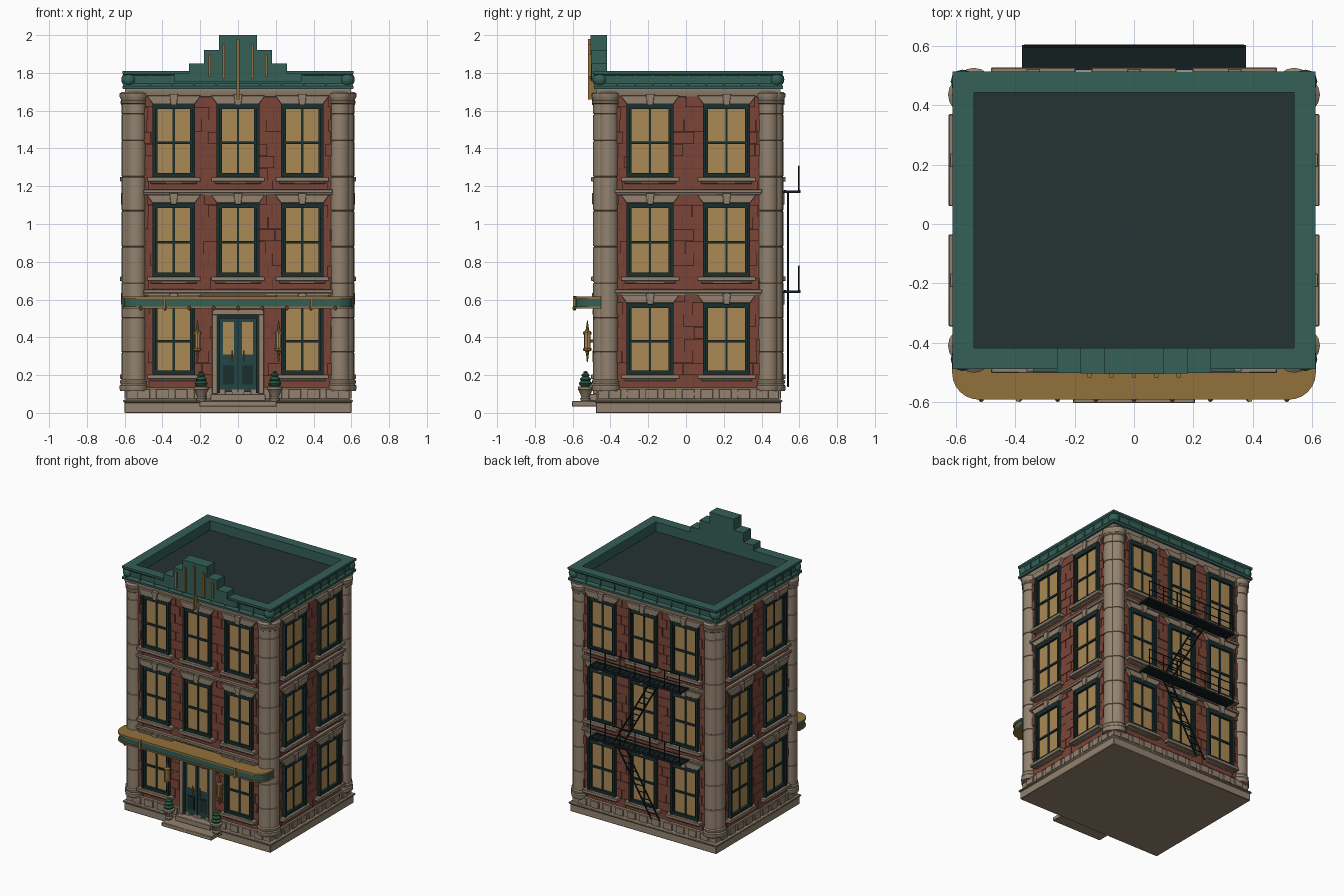
import bpy, bmesh, math, random
from mathutils import Matrix, Vector

if "Cube" in bpy.data.objects:
    bpy.data.objects.remove(bpy.data.objects["Cube"])
random.seed(4)
COL = dict(brick=(.2, .06, .04), mortar=(.13, .04, .03), stone=(.29, .225, .16), green=(.035, .115, .095),
           roof=(.018, .032, .032), gold=(.29, .165, .045), glass=(.41, .25, .09), frame=(.01, .028, .028),
           iron=(.007, .013, .014), door=(.016, .06, .06), leaf=(.02, .09, .05))
MAT = {}
for k, c in COL.items():
    MAT[k] = bpy.data.materials.new(k)
    MAT[k].diffuse_color = (*c, 1)
PARTS = {}
CY = .0125                      # building centre in y
I = Matrix.Identity(4)


def part(name, mat, bevel=0):
    if name not in PARTS:
        PARTS[name] = (bmesh.new(), mat, bevel)
    return PARTS[name][0]


def prism(bm, M, pts, d0, d1):
    """Extrude a (u, z) outline outward from the wall, from depth d0 to d1."""
    a = [bm.verts.new(M @ Vector((u, -d0, z))) for u, z in pts]
    b = [bm.verts.new(M @ Vector((u, -d1, z))) for u, z in pts]
    bm.faces.new(a[::-1])
    bm.faces.new(b)
    for i in range(len(pts)):
        j = (i + 1) % len(pts)
        bm.faces.new((a[i], a[j], b[j], b[i]))


def box(bm, M, u0, u1, d0, d1, z0, z1):
    prism(bm, M, [(u0, z0), (u1, z0), (u1, z1), (u0, z1)], d0, d1)


def loft(bm, rings, close=False):
    rs = [[bm.verts.new(p) for p in r] for r in rings]
    n = len(rs[0])
    for k in range(len(rs) if close else len(rs) - 1):
        a, b = rs[k], rs[(k + 1) % len(rs)]
        for i in range(n):
            bm.faces.new((a[i], a[(i + 1) % n], b[(i + 1) % n], b[i]))
    if not close:
        bm.faces.new(rs[0][::-1])
        bm.faces.new(rs[-1])


def lathe(bm, x, y, prof, n=16):
    loft(bm, [[(x + r * math.cos(2 * math.pi * i / n), y + r * math.sin(2 * math.pi * i / n), z)
               for i in range(n)] for r, z in prof])


def sweep(bm, prof, close=False):
    """Run an (offset, z) profile round the building rectangle."""
    loft(bm, [[(sx * (.58 + o), CY + sy * (.47 + o), z) for sx, sy in ((-1, -1), (1, -1), (1, 1), (-1, 1))]
              for o, z in prof], close)


def rod(bm, a, b, r, n=6):
    a, b = Vector(a), Vector(b)
    M = Matrix.Translation((a + b) / 2) @ (b - a).to_track_quat('Z', 'Y').to_matrix().to_4x4()
    bmesh.ops.create_cone(bm, cap_ends=True, segments=n, radius1=r, radius2=r, depth=(b - a).length, matrix=M)


def face(x, y, deg):
    return Matrix.Translation((x, y, 0)) @ Matrix.Rotation(math.radians(deg), 4, 'Z')


FRONT, BACK = face(0, CY - .47, 0), face(0, CY + .47, 180)
RIGHT, LEFT = face(.58, CY, 90), face(-.58, CY, -90)

# plinth, base course, wall core, roof and cornice
sweep(part('plinth', 'stone', .003), [(.02, 0), (.02, .055), (.028, .058), (.028, .068), (.01, .072), (.01, .13), (0, .135)])
sweep(part('brick_walls', 'mortar'), [(0, .13), (0, 1.72)])
sweep(part('roof_deck', 'roof'), [(-.03, 1.715), (-.03, 1.74)])
sweep(part('top_stone_band', 'stone'), [(.0, 1.67), (.01, 1.675), (.018, 1.7), (.018, 1.715), (0, 1.718)])
sweep(part('cornice', 'green'), [(0, 1.712), (.03, 1.715), (.031, 1.73), (.02, 1.745), (.022, 1.785), (.031, 1.795),
                                 (.031, 1.81), (-.04, 1.81), (-.04, 1.735), (0, 1.73)], True)


def window(M, u, w, z0, z1):
    h, fr = w / 2, part('window_frames', 'frame')
    box(part('window_glass', 'glass'), M, u - h + .02, u + h - .02, 0, .008, z0 + .02, z1 - .02)
    for s in (-1, 1):                                   # jambs: outer and inner step
        for e, t, d in ((h, .016, .03), (h - .014, .013, .02)):
            x = sorted((u + s * e, u + s * (e - t)))
            box(fr, M, *x, 0, d, z0, z1)
    for a, b in ((z0, z0 + .025), (z1 - .028, z1)):
        box(fr, M, u - h, u + h, 0, .026, a, b)
    zm = z0 + (z1 - z0) * .47
    box(fr, M, u - .006, u + .006, 0, .014, z0, z1)
    box(fr, M, u - h, u + h, 0, .017, zm - .007, zm + .007)
    st = part('window_sills', 'stone', .003)
    box(st, M, u - h - .03, u + h + .03, 0, .045, z0 - .02, z0 + .004)
    box(st, M, u - h - .01, u + h + .01, 0, .03, z0 - .032, z0 - .02)
    li = part('window_lintels', 'stone', .002)
    prism(li, M, [(u - h, z1), (u + h, z1), (u + h + .03, z1 + .042), (u - h - .03, z1 + .042)], 0, .03)
    prism(li, M, [(u - .016, z1 - .008), (u + .016, z1 - .008), (u + .023, z1 + .052), (u - .023, z1 + .052)], 0, .04)


# the four facades
FLOORS = [(.2, .583), (.718, 1.112), (1.245, 1.637)]
for M, half, cols, w in ((FRONT, .5, (-.34, 0, .34), .225), (BACK, .5, (-.34, 0, .34), .225),
                         (RIGHT, .39, (-.2025, .2025), .25), (LEFT, .39, (-.2025, .2025), .25)):
    for f, (z0, z1) in enumerate(FLOORS):
        for u in cols:
            if not (M is FRONT and f == 0 and u == 0):
                window(M, u, w, z0, z1)
    # brick courses on the piers, staggered joints
    br = part('brick_courses', 'brick')
    edges = [-half] + [e for c in cols for e in (c - w / 2, c + w / 2)] + [half]
    for i in range(0, len(edges), 2):
        a, b = edges[i], edges[i + 1]
        for k in range(24):
            z = .135 + k * .0645
            m = a + (b - a) * (.35 if k % 2 else .65) + random.uniform(-.008, .008)
            for p, q in ((a, m - .0015), (m + .0015, b)):
                box(br, M, p, q, -.01, .005 + random.choice((0, 0, .004)), z, z + .0625)
    for c in cols:                                      # brick between storeys
        for z in (.135, .58, .66, 1.11, 1.185, 1.63):
            box(br, M, c - w / 2, c + w / 2, -.01, .006, z, z + .055)
    # storey bands and base blocks
    bd = part('storey_bands', 'stone', .002)
    for z in (.635, 1.165):
        box(bd, M, -half, half, 0, .025, z, z + .018)
        box(bd, M, -half, half, 0, .016, z - .012, z)
    n = round(half * 2 / .1)
    for i in range(n + 1):
        u = -half + i * 2 * half / n
        box(part('base_blocks', 'stone', .002), M, u - .033, u + .033, 0, .02, .075, .125)
    # cornice seams
    L = half + .08
    for i in range(11):
        u = -L + 2 * L * i / 10
        box(part('cornice_ribs', 'green'), M, u - .004, u + .004, .0, .027, 1.735, 1.8)

# paired corner columns with drum joints
prof = [(.06, .115), (.064, .125), (.064, .145), (.057, .152), (.061, .16), (.061, .17), (.054, .178)]
for z in (.32, .5, .69, .88, 1.07, 1.25, 1.44, 1.58):
    prof += [(.054, z - .004), (.050, z - .002), (.050, z + .002), (.054, z + .004)]
prof += [(.054, 1.635), (.06, 1.64), (.06, 1.65), (.055, 1.655), (.064, 1.675), (.064, 1.69), (.05, 1.7)]
for sx in (-1, 1):
    for sy in (-1, 1):
        for x, y in ((.54, .45), (.563, .423)):
            lathe(part('corner_columns', 'stone'), sx * x, CY + sy * y, prof)
        bmesh.ops.create_uvsphere(part('cornice_corner_domes', 'green'), u_segments=12, v_segments=8, radius=.04,
                                  matrix=Matrix.Translation((sx * .578, CY + sy * .468, 1.765)))

# stepped crest with gold bars
for h, z0, z1, d in ((.34, 1.755, 1.797, .05), (.26, 1.757, 1.85, .052), (.18, 1.759, 1.92, .054), (.1, 1.761, 2, .056)):
    box(part('roof_crest', 'green'), FRONT, -h, h, -.04, d - .008, z0, z1)
for u, z0, z1 in ((0, 1.66, 1.98), (.075, 1.77, 1.95), (-.075, 1.77, 1.95), (.15, 1.78, 1.9), (-.15, 1.78, 1.9)):
    box(part('crest_gold_bars', 'gold'), FRONT, u - .007, u + .007, .01, .06, z0, z1)


# rounded awning
def awning_outline(o, z):
    r, w, y = .09, .613 - o, -.592 + o
    arc = [(math.cos(math.radians(t * 15)), math.sin(math.radians(t * 15))) for t in range(7)]
    right = [(w - r + r * s, y + r - r * c, z) for c, s in arc]
    return right + [(w, -.45, z), (-w, -.45, z)] + [(-a, b, c) for a, b, c in right[::-1]]


for name, mat, o, z0, z1 in (('awning_lower_trim', 'gold', 0, .552, .562), ('awning_body', 'green', .007, .562, .603),
                             ('awning_top', 'gold', 0, .603, .616)):
    loft(part(name, mat), [awning_outline(o, z0), awning_outline(o, z1)])
for i in range(9):
    u = -.515 + i * .12875
    lathe(part('awning_studs', 'gold'), u, -.591, [(.004, .542), (.009, .548), (.009, .56), (.004, .566)], 8)
for u in (-.39, .39):
    box(part('awning_studs', 'gold'), I, u - .007, u + .007, .58, .598, .55, .618)

# entrance: surround, door leaves, steps
sr = part('door_surround', 'stone', .003)
for s in (-1, 1):
    box(sr, FRONT, *sorted((s * .108, s * .137)), 0, .035, .1, .55)
    x0, x1 = sorted((s * .003, s * .097))
    box(part('door_leaves', 'door'), FRONT, x0, x1, 0, .018, .11, .505)
    xg = sorted((s * .02, s * .08))
    box(part('door_glass', 'glass'), FRONT, *xg, 0, .02, .31, .48)
    box(part('door_panels', 'frame'), FRONT, *xg, 0, .023, .15, .25)
    box(part('door_panels', 'door'), FRONT, xg[0] + .006, xg[1] - .006, 0, .025, .156, .244)
    rod(part('door_handles', 'gold'), (s * .03, -.49, .27), (s * .03, -.49, .33), .005)
    rod(part('door_handles', 'gold'), (s * .03, -.46, .3), (s * .03, -.49, .3), .004)
    box(part('door_frame', 'frame'), FRONT, *sorted((s * .096, s * .11)), 0, .028, .105, .515)
    # wall lantern
    lg = part('lantern_metal', 'gold')
    lathe(lg, s * .215, -.522, [(.003, .27), (.006, .3), (.01, .325), (.022, .33), (.022, .342), (.012, .346)], 8)
    lathe(lg, s * .215, -.522, [(.012, .412), (.022, .416), (.022, .428), (.01, .436), (.006, .46), (.002, .49)], 8)
    lathe(part('lantern_glass', 'glass'), s * .215, -.522, [(.017, .34), (.017, .42)], 8)
    for a in range(4):
        t = math.pi / 4 + a * math.pi / 2
        x, y = s * .215 + .018 * math.cos(t), -.522 + .018 * math.sin(t)
        rod(lg, (x, y, .335), (x, y, .425), .003)
    rod(lg, (s * .215, -.45, .38), (s * .215, -.51, .38), .008)
    # potted shrub
    lathe(part('planter_pots', 'stone'), s * .195, -.532, [(.024, .062), (.028, .075), (.022, .085), (.036, .12), (.041, .125),
                                                           (.041, .138), (.03, .14)], 12)
    for r, z in ((.036, .155), (.03, .178), (.022, .2), (.012, .215)):
        bmesh.ops.create_icosphere(part('shrubs', 'leaf'), subdivisions=2, radius=r, matrix=Matrix.Translation(
            (s * .195, -.532, z)) @ Matrix.Diagonal((1, 1, .55, 1)))
box(part('door_frame', 'frame'), FRONT, -.11, .11, 0, .026, .5, .516)
box(part('door_frame', 'frame'), FRONT, -.003, .003, 0, .022, .11, .505)
box(sr, FRONT, -.137, .137, 0, .037, .518, .55)
box(part('entry_steps', 'stone', .003), I, -.205, .205, .45, .604, .033, .062)
box(part('entry_steps', 'stone', .003), I, -.145, .145, .44, .53, .062, .1)

# rear fire escape: slatted platforms, rails and crossing ladders
fe = part('fire_escape', 'iron')
for z in (.642, 1.172):
    box(fe, I, -.37, .37, -.605, -.592, z - .008, z + .008)
    box(fe, I, -.37, .37, -.53, -.518, z - .008, z + .008)
    box(fe, I, -.37, .37, -.6, -.52, z - .003, z + .003)
    for i in range(19):
        u = -.37 + i * .74 / 18
        box(fe, I, u - .008, u + .008, -.604, -.48 if i % 6 == 0 else -.52, z - .007, z + .006)
    for i in range(7):
        u = -.365 + i * .73 / 6
        rod(fe, (u, .598, z), (u, .598, z + .135), .004)
    for dz in (.07, .135):
        rod(fe, (-.37, .598, z + dz), (.37, .598, z + dz), .004)
for xa, za, xb, zb in ((-.13, .14, .17, .642), (.17, .642, -.13, 1.172)):
    for o in (-.035, .035):
        rod(fe, (xa + o, .541, za), (xb + o, .541, zb), .006)
    for i in range(1, 11):
        t = i / 11
        x, z = xa + (xb - xa) * t, za + (zb - za) * t
        rod(fe, (x - .035, .541, z), (x + .035, .541, z), .004)

# turn every collected part into an object
for name, (bm, mat, bevel) in PARTS.items():
    bmesh.ops.recalc_face_normals(bm, faces=bm.faces)
    for f in bm.faces:
        f.smooth = True
    me = bpy.data.meshes.new(name)
    bm.to_mesh(me)
    bm.free()
    me.set_sharp_from_angle(angle=math.radians(32))
    me.materials.append(MAT[mat])
    ob = bpy.data.objects.new(name, me)
    bpy.context.collection.objects.link(ob)
    if bevel:
        md = ob.modifiers.new('soft_edges', 'BEVEL')
        md.width, md.segments = bevel, 1

for m in bpy.data.materials:
    if m.users and not m.is_grease_pencil:
        m.use_nodes = True
        m.node_tree.nodes["Principled BSDF"].inputs["Base Color"].default_value = m.diffuse_color
